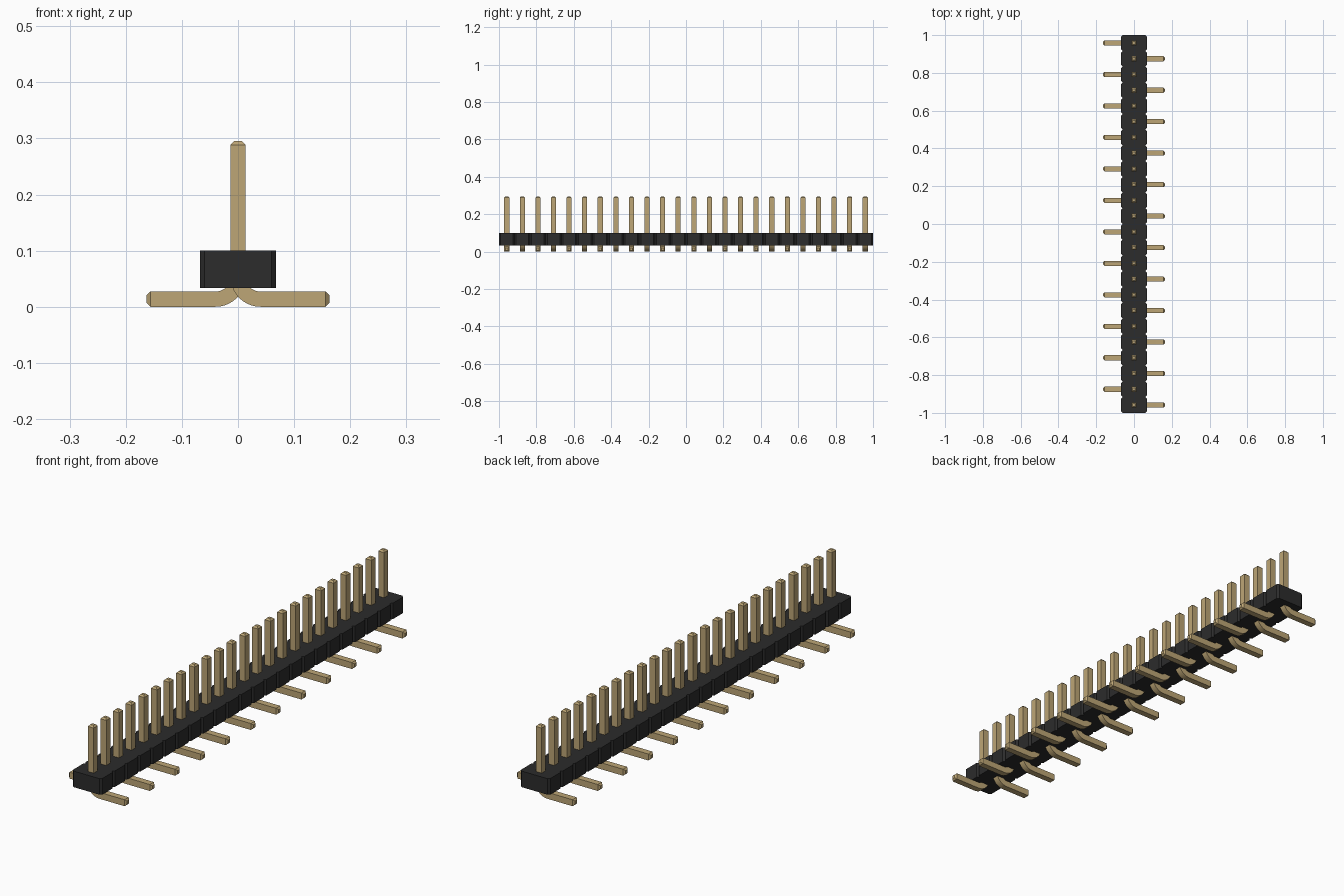
import bpy, bmesh, math
from mathutils import Vector

cube = bpy.data.objects.get("Cube")
if cube:
    bpy.data.objects.remove(cube)

PINS = 24
PITCH = 2.0 / PINS
HALF_W = 0.068             # housing half width
Z0, Z1 = 0.033, 0.1        # housing bottom and top
CHAMFER = PITCH / 10
R = 0.0135                 # pin half thickness
TIP = R / 2                # tip chamfer
HEIGHT, REACH = 0.295, 0.163
BEND = 0.04                # bend radius along the pin centre


def material(name, color, roughness):
    m = bpy.data.materials.new(name)
    m.use_nodes = True
    m.diffuse_color = (*color, 1)
    bsdf = m.node_tree.nodes["Principled BSDF"]
    bsdf.inputs["Base Color"].default_value = (*color, 1)
    bsdf.inputs["Roughness"].default_value = roughness
    return m


def finish(bm, name, mat):
    bmesh.ops.recalc_face_normals(bm, faces=bm.faces)
    mesh = bpy.data.meshes.new(name)
    bm.to_mesh(mesh)
    bm.free()
    mesh.materials.append(mat)
    return mesh


def place(name, mesh, y=0.0):
    ob = bpy.data.objects.new(name, mesh)
    ob.location.y = y
    bpy.context.collection.objects.link(ob)
    return ob


def housing_mesh(mat):
    # Notched outline: each pin position is a block with chamfered corners
    side = []
    for i in range(PINS):
        y = -1 + i * PITCH
        side += [(HALF_W - CHAMFER, y), (HALF_W, y + CHAMFER),
                 (HALF_W, y + PITCH - CHAMFER)]
    side.append((HALF_W - CHAMFER, 1))
    outline = side + [(-x, y) for x, y in reversed(side)]
    bm = bmesh.new()
    base = bm.faces.new([bm.verts.new((x, y, Z0)) for x, y in outline])
    top = bmesh.ops.extrude_face_region(bm, geom=[base], use_keep_orig=True)
    verts = [v for v in top["geom"] if isinstance(v, bmesh.types.BMVert)]
    bmesh.ops.translate(bm, verts=verts, vec=(0, 0, Z1 - Z0))
    return finish(bm, "housing", mat)


def pin_mesh(name, sign, mat):
    # Square section swept down the post, round the bend and out along the foot:
    # stations of (x, z, turn angle, half thickness)
    centre_z = R + BEND
    path = [(0, HEIGHT, 0, R - TIP), (0, HEIGHT - TIP, 0, R)]
    steps = 10
    for k in range(steps + 1):
        a = math.pi / 2 * k / steps
        path.append((BEND - BEND * math.cos(a), centre_z - BEND * math.sin(a), a, R))
    path += [(REACH - TIP, R, math.pi / 2, R), (REACH, R, math.pi / 2, R - TIP)]

    bm = bmesh.new()
    rings = []
    for x, z, a, r in path:
        across = Vector((math.cos(a), 0, math.sin(a))) * r
        deep = Vector((0, r, 0))
        ring = []
        for u, v in ((-1, -1), (1, -1), (1, 1), (-1, 1)):
            p = Vector((x, 0, z)) + across * u + deep * v
            ring.append(bm.verts.new((p.x * sign, p.y, p.z)))
        rings.append(ring)
    for a, b in zip(rings, rings[1:]):
        for i in range(4):
            j = (i + 1) % 4
            bm.faces.new((a[i], a[j], b[j], b[i]))
    bm.faces.new(rings[0])
    bm.faces.new(rings[-1])
    mesh = finish(bm, name, mat)
    mesh.shade_smooth()
    mesh.set_sharp_from_angle(angle=math.radians(30))
    return mesh


black = material("black plastic", (0.025, 0.025, 0.025), 0.6)
gold = material("gold metal", (0.51, 0.38, 0.18), 0.5)

place("housing", housing_mesh(black))

# Pins whose feet alternate between left and right
left_pin = pin_mesh("left_pin", 1, gold)
right_pin = pin_mesh("right_pin", -1, gold)
for i in range(PINS):
    name, mesh = ("left_pin", left_pin) if i % 2 == 0 else ("right_pin", right_pin)
    place(f"{name}_{i + 1}", mesh, -1 + PITCH * (i + 0.5))
